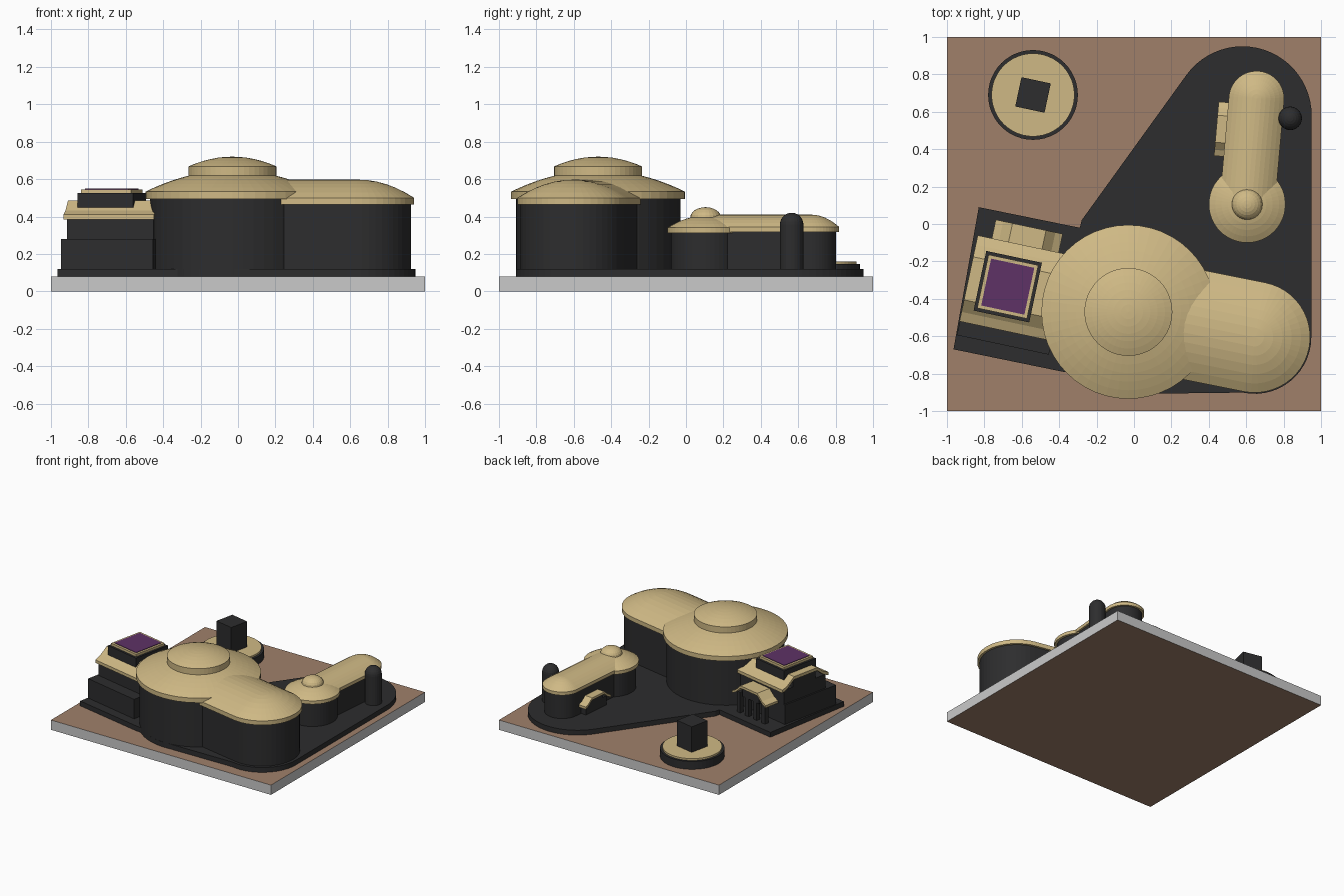
import bpy, bmesh, math
from mathutils import Vector, Matrix

if "Cube" in bpy.data.objects:
    bpy.data.objects.remove(bpy.data.objects["Cube"])


def material(name, rgb):
    lin = [(c / 255 / 12.92) if c < 10 else ((c / 255 + 0.055) / 1.055) ** 2.4 for c in rgb]
    m = bpy.data.materials.new(name)
    m.diffuse_color = (*lin, 1)
    m.use_nodes = True
    m.node_tree.nodes["Principled BSDF"].inputs["Base Color"].default_value = m.diffuse_color
    return m


TAN = material("tan_roof", (207, 185, 133))
DARK = material("charcoal", (45, 45, 46))
BROWN = material("brown_earth", (160, 128, 106))
GREY = material("light_grey", (202, 202, 202))
PURPLE = material("purple", (94, 50, 102))
TILT = math.radians(-12)


def finish(name, bm, mats, loc=(0, 0, 0), angle=0):
    bmesh.ops.remove_doubles(bm, verts=bm.verts, dist=1e-5)
    bmesh.ops.recalc_face_normals(bm, faces=bm.faces)
    bm.transform(Matrix.Translation(Vector(loc)) @ Matrix.Rotation(angle, 4, 'Z'))
    me = bpy.data.meshes.new(name)
    bm.to_mesh(me)
    bm.free()
    for m in mats:
        me.materials.append(m)
    ob = bpy.data.objects.new(name, me)
    bpy.context.collection.objects.link(ob)
    return ob


def prism(name, pts, z0, z1, mat):
    """Vertical extrusion of an outline."""
    bm = bmesh.new()
    f = bm.faces.new([bm.verts.new((x, y, z0)) for x, y in pts])
    top = bmesh.ops.extrude_face_region(bm, geom=[f])['geom']
    bmesh.ops.translate(bm, vec=(0, 0, z1 - z0),
                        verts=[v for v in top if isinstance(v, bmesh.types.BMVert)])
    return finish(name, bm, [mat])


def box(name, x, y, z, mat, loc=(0, 0), angle=0):
    """Box from x, y, z ranges in a turned local frame."""
    bm = bmesh.new()
    bmesh.ops.create_cube(bm, size=1)
    for v in bm.verts:
        v.co = [r[0] if c < 0 else r[1] for c, r in zip(v.co, (x, y, z))]
    return finish(name, bm, [mat], (*loc, 0), angle)


def arc(c, r, a0, a1, n):
    return [(c[0] + r * math.cos(math.radians(a0 + (a1 - a0) * i / n)),
             c[1] + r * math.sin(math.radians(a0 + (a1 - a0) * i / n))) for i in range(n + 1)]


def capsule(name, p0, p1, profile, mat, n=24):
    """Loft (radius, z) rings around the segment p0-p1; p0 == p1 gives a turned shape."""
    a = math.degrees(math.atan2(p1[1] - p0[1], p1[0] - p0[0]))
    bm = bmesh.new()
    rings = []
    for r, z in profile:
        pts = arc(p1, r, a - 90, a + 90, n) + arc(p0, r, a + 90, a + 270, n)
        rings.append([bm.verts.new((x, y, z)) for x, y in pts])
    for lo, hi in zip(rings, rings[1:]):
        for i in range(len(lo)):
            j = (i + 1) % len(lo)
            bm.faces.new((lo[i], lo[j], hi[j], hi[i]))
    for (r, z), ring in zip(profile, rings):
        if r > 0 and ring in (rings[0], rings[-1]):
            bm.faces.new(ring)
    return finish(name, bm, [mat])


def dome(r0, z0, r1, z1, n=6):
    """Shallow convex curve from the eave (r0, z0) up to (r1, z1) of a dome."""
    k = 1 - (r1 / r0) ** 2
    return [(r, z0 + (z1 - z0) * (1 - (r / r0) ** 2) / k)
            for r in (r0 + (r1 - r0) * i / n for i in range(n + 1))]


def bent_roof(name, x, half, z_eave, z_top, loc, angle, t=0.025):
    """Sheet roof: flat ridge with flared slopes, running along local x."""
    h = z_top - z_eave
    side = [(half, z_eave), (half * .78, z_eave + h * .3), (half * .5, z_top)]
    top = [(-y, z) for y, z in side] + side[::-1]
    sec = top + [(y, z - t) for y, z in top[::-1]]
    bm = bmesh.new()
    f = bm.faces.new([bm.verts.new((x[0], y, z)) for y, z in sec])
    ext = bmesh.ops.extrude_face_region(bm, geom=[f])['geom']
    bmesh.ops.translate(bm, vec=(x[1] - x[0], 0, 0),
                        verts=[v for v in ext if isinstance(v, bmesh.types.BMVert)])
    return finish(name, bm, [TAN], (*loc, 0), angle)


# Ground slab: brown top and bottom, grey edges
slab = box("ground_slab", (-1, 1), (-1, 1), (0, .08), BROWN)
slab.data.materials.append(GREY)
for p in slab.data.polygons:
    p.material_index = 0 if abs(p.normal.z) > .5 else 1

# Dark paved platform under the buildings
HALL, WING = (-.03, -.47), (.645, -.605)
outline = (arc((.58, .58), .37, 0, 144, 24) + [(-.28, .02), (-.29, -.02), (-.83, .09), (-.965, -.67), (-.38, -.79)]
           + arc(HALL, .44, 228, 275, 8) + arc(WING, .303, 258, 360, 14))
prism("platform", outline, .08, .12, DARK)

# Round main hall with two-tier roof
capsule("hall_wall", HALL, HALL, [(.44, .09), (.44, .51)], DARK)
capsule("hall_roof", HALL, HALL, [(.465, .495)] + dome(.465, .533, .235, .618, 5), TAN)
capsule("hall_lantern", HALL, HALL, [(.235, .60)] + dome(.235, .668, 0, .72), TAN)

# Rounded wing of the hall
capsule("wing_wall", HALL, WING, [(.28, .09), (.28, .48)], DARK)
capsule("wing_roof", HALL, WING, [(.297, .465)] + dome(.297, .5, 0, .597), TAN)

# Small round house with long rounded wing
HOUSE, HEND = (.605, .105), (.655, .67)
capsule("house_wall", HOUSE, HOUSE, [(.185, .1), (.185, .33)], DARK)
capsule("house_roof", HOUSE, HOUSE, [(.205, .312)] + dome(.205, .34, 0, .405), TAN)
knob = [(.082 * math.cos(t), .395 + .055 * math.sin(t)) for t in (math.pi / 2 * i / 6 for i in range(6))]
capsule("house_knob", HOUSE, HOUSE, [(.082, .36)] + knob + [(0, .45)], TAN, 12)
capsule("house_wing_wall", HOUSE, HEND, [(.133, .1), (.133, .335)], DARK)
capsule("house_wing_roof", HOUSE, HEND, [(.148, .318)] + dome(.148, .345, 0, .41), TAN)

# Side porch of the small house
PORCH, PA = (.49, .505), math.radians(-5)
bent_roof("porch_roof", (-.05, .06), .145, .2, .25, PORCH, PA, .02)
box("porch_body", (-.03, .06), (-.12, .12), (.1, .195), DARK, PORCH, PA)
box("porch_gable", (-.03, .06), (-.07, .07), (.19, .24), DARK, PORCH, PA)

# Round-topped post
post = [(.063 * math.cos(t), .357 + .063 * math.sin(t)) for t in (math.pi / 2 * i / 6 for i in range(6))]
capsule("round_post", (.835, .565), (.835, .565), [(.063, .1)] + post + [(0, .42)], DARK, 12)

# Entrance building, in its own turned frame
E = (-.675, -.335)
box("entrance_base", (-.212, .29), (-.31, .21), (.1, .28), DARK, E, TILT)
box("entrance_upper", (-.2, .275), (-.215, .21), (.27, .395), DARK, E, TILT)
box("entrance_gable", (-.2, .27), (-.115, .115), (.39, .47), DARK, E, TILT)
bent_roof("entrance_roof", (-.214, .28), .235, .41, .485, E, TILT)
box("sign_block", (-.152, .152), (-.163, .163), (.42, .525), DARK, E, TILT)
box("sign_frame", (-.136, .136), (-.146, .146), (.52, .545), TAN, E, TILT)
box("sign_panel", (-.118, .118), (-.128, .128), (.543, .549), PURPLE, E, TILT)

# Entrance canopy on columns
ROT = Matrix.Rotation(TILT, 2)
canopy = Vector(E) + ROT @ Vector((.046, 0))
bent_roof("canopy_roof", (.19, .337), .183, .29, .36, canopy, TILT + math.pi / 2, .02)
box("canopy_beam", (.19, .315), (-.09, .09), (.265, .345), DARK, canopy, TILT + math.pi / 2)
for i in range(4):
    u = -.135 + .09 * i
    box(f"canopy_column_{i + 1}", (.28, .315), (u - .018, u + .018), (.1, .29), DARK,
        canopy, TILT + math.pi / 2)

# Monument: round plinth and block
M = (-.54, .69)
capsule("monument_plinth", M, M, [(.24, .07), (.24, .145)], DARK)
capsule("monument_disc", M, M, [(.222, .14), (.222, .16)], TAN)
box("monument_block", (-.08, .08), (-.08, .08), (.15, .37), DARK, M, TILT)
